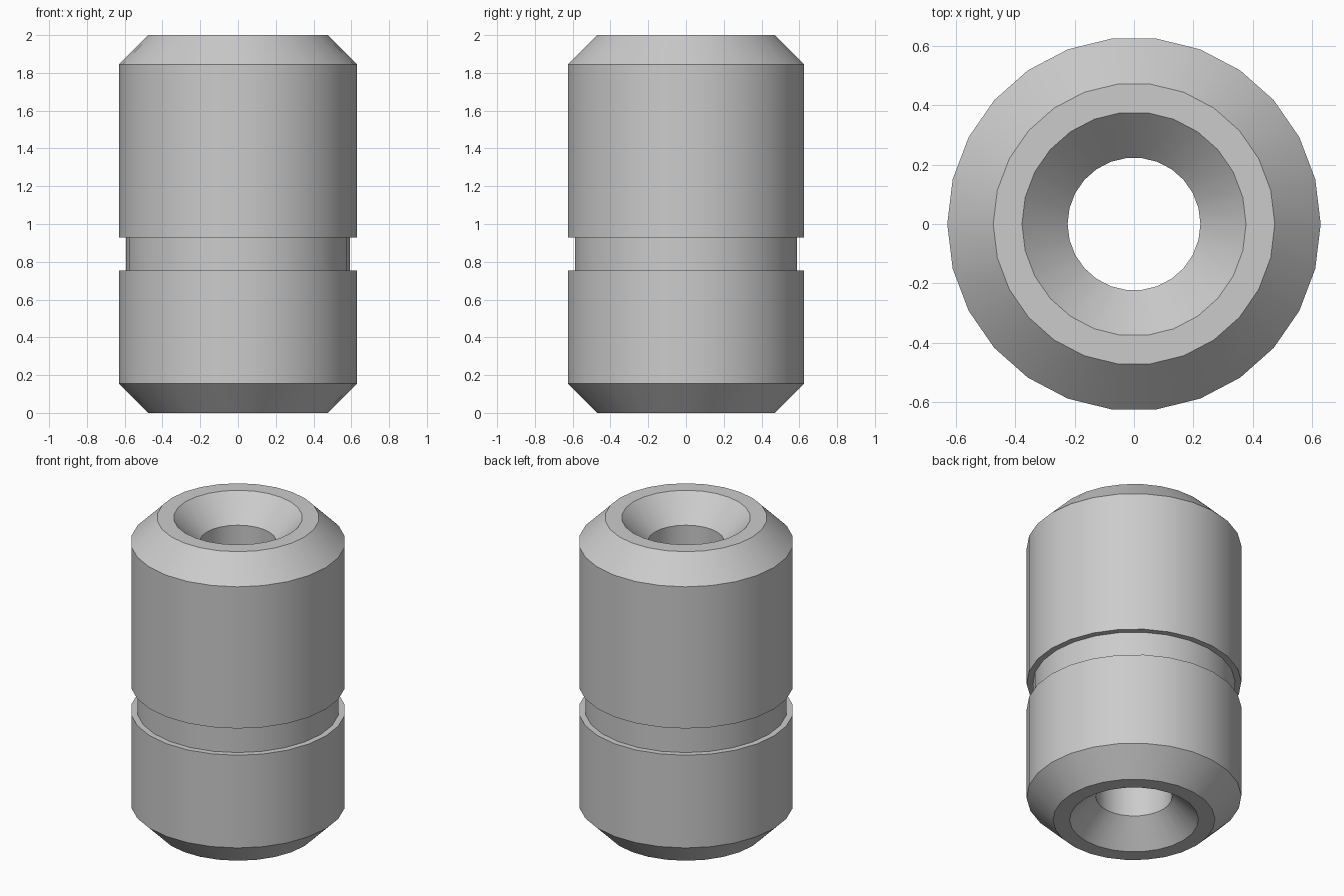
import bpy
import bmesh
import math

SIDES = 26

cube = bpy.data.objects.get("Cube")
if cube:
    bpy.data.objects.remove(cube, do_unlink=True)

# Plain grey
grey = bpy.data.materials.new("plain grey")
grey.use_nodes = True
colour = (0.6, 0.6, 0.6, 1)
grey.diffuse_color = colour
grey.node_tree.nodes["Principled BSDF"].inputs["Base Color"].default_value = colour

# Closed section of the sleeve as (radius, height)
OUTER, GROOVE, END, SINK, BORE = 0.63, 0.593, 0.475, 0.378, 0.224
section = [
    (END, 0), (OUTER, 0.155),                   # lower chamfer
    (OUTER, 0.755), (GROOVE, 0.755),            # groove
    (GROOVE, 0.928), (OUTER, 0.928),
    (OUTER, 1.845), (END, 2),                   # upper chamfer
    (SINK, 2), (BORE, 1.846),                   # upper countersink
    (BORE, 0.154), (SINK, 0),                   # bore and lower countersink
]


def lathe(name, profile, material):
    """Turn a closed profile around the z axis."""
    bm = bmesh.new()
    rings = []
    for i in range(SIDES):
        a = math.tau * i / SIDES
        rings.append([bm.verts.new((r * math.cos(a), r * math.sin(a), z))
                      for r, z in profile])
    n = len(profile)
    for i in range(SIDES):
        a, b = rings[i], rings[(i + 1) % SIDES]
        for j in range(n):
            k = (j + 1) % n
            bm.faces.new((a[j], b[j], b[k], a[k]))
    bmesh.ops.recalc_face_normals(bm, faces=bm.faces)
    mesh = bpy.data.meshes.new(name)
    bm.to_mesh(mesh)
    bm.free()
    mesh.materials.append(material)
    obj = bpy.data.objects.new(name, mesh)
    bpy.context.collection.objects.link(obj)
    return obj


# Grooved sleeve, smooth around its sides with crisp rims
sleeve = lathe("grooved_sleeve", section, grey)
bpy.ops.object.select_all(action="DESELECT")
sleeve.select_set(True)
bpy.context.view_layer.objects.active = sleeve
bpy.ops.object.shade_smooth_by_angle(angle=math.radians(30))
